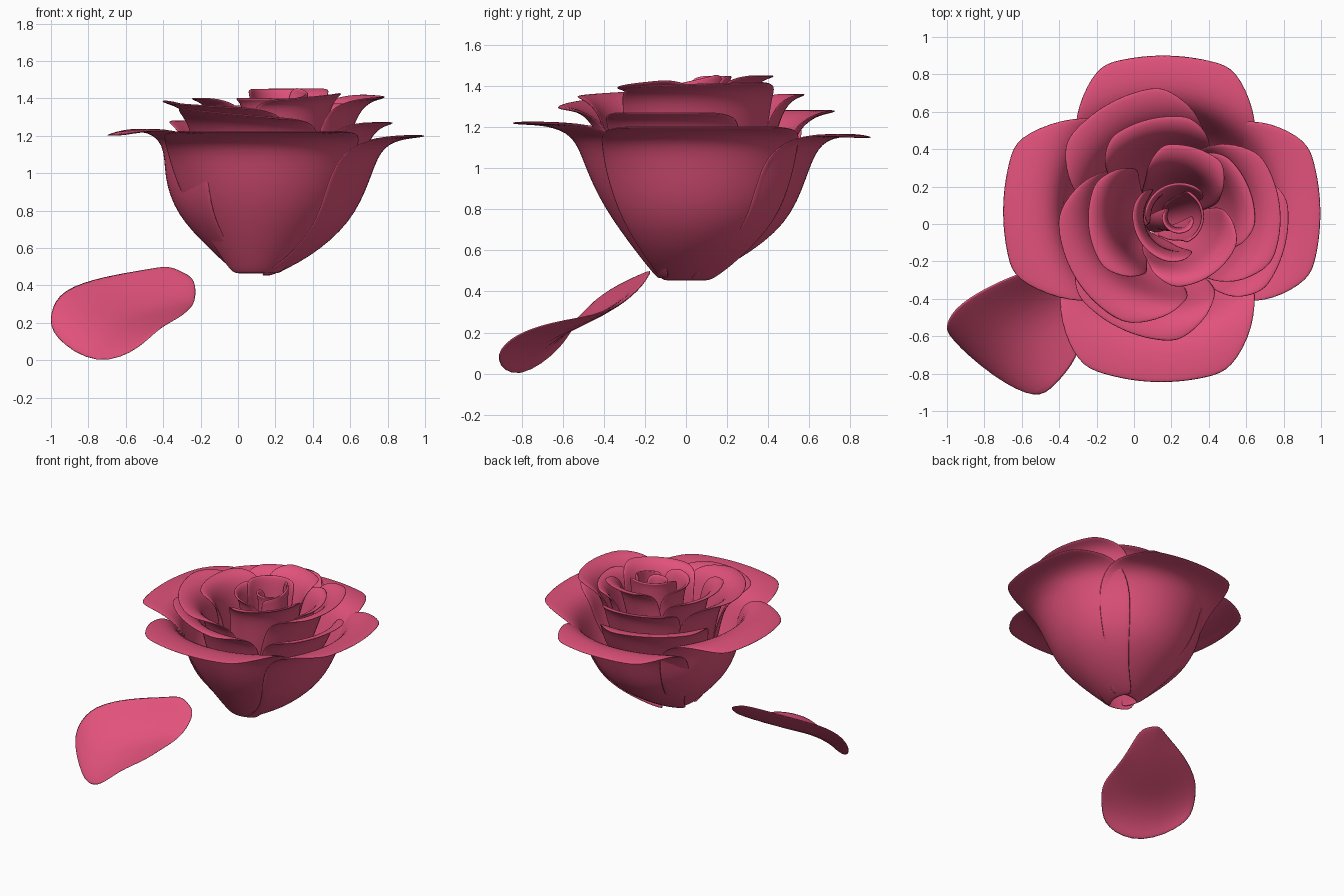
import bpy
from math import sin, cos, radians

if "Cube" in bpy.data.objects:
    bpy.data.objects.remove(bpy.data.objects["Cube"])

pink = bpy.data.materials.new("petal_pink")
pink.diffuse_color = (0.76, 0.085, 0.2, 1)
pink.use_nodes = True
pink.node_tree.nodes["Principled BSDF"].inputs["Base Color"].default_value = pink.diffuse_color


def sheet(name, grid, thick=0.016):
    """Thin smooth sheet from a coarse grid of points."""
    n = len(grid[0])
    verts = [p for row in grid for p in row]
    faces = [(i * n + j, i * n + j + 1, (i + 1) * n + j + 1, (i + 1) * n + j)
             for i in range(len(grid) - 1) for j in range(n - 1)]
    me = bpy.data.meshes.new(name)
    me.from_pydata(verts, [], faces)
    me.materials.append(pink)
    me.polygons.foreach_set("use_smooth", [True] * len(me.polygons))
    ob = bpy.data.objects.new(name, me)
    bpy.context.collection.objects.link(ob)
    so = ob.modifiers.new("thickness", "SOLIDIFY")
    so.thickness, so.offset = thick, 0
    su = ob.modifiers.new("smooth", "SUBSURF")
    su.levels = su.render_levels = 2
    return ob


def petal(name, ang, rows, tilt=0, cols=7):
    """rows: (centre x, centre y, radius, z, half width, wrap radius)."""
    a = radians(ang)
    d, t = (cos(a), sin(a)), (-sin(a), cos(a))
    grid = []
    for k, (cx, cy, r, z, w, wrap) in enumerate(rows):
        line = []
        for j in range(cols):
            s = 2 * j / (cols - 1) - 1
            b = s * w / wrap
            u, v = r - wrap + wrap * cos(b), wrap * sin(b)
            zz = z + tilt * s * k / (len(rows) - 1)
            line.append((cx + d[0] * u + t[0] * v, cy + d[1] * u + t[1] * v, zz))
        grid.append(line)
    sheet(name, grid)


# Four large outer petals: angle, centre, (radius, z) profile, width scale
OUTER = [
    ("outer_petal_front", -92, (0.14, 0.03),
     [(.13, .46), (.26, .60), (.44, .82), (.53, 1.02), (.58, 1.17), (.72, 1.22), (.885, 1.22)], 1.05),
    ("outer_petal_right", 1, (0.14, 0.06),
     [(.06, .45), (.26, .55), (.47, .74), (.57, .97), (.62, 1.13), (.72, 1.19), (.865, 1.20)], 0.95),
    ("outer_petal_back", 89, (0.16, 0.04),
     [(.06, .46), (.24, .56), (.46, .73), (.55, .96), (.60, 1.11), (.70, 1.17), (.87, 1.15)], 0.95),
    ("outer_petal_left", 179, (0.14, 0.07),
     [(.13, .49), (.28, .61), (.47, .78), (.54, .98), (.53, 1.17), (.66, 1.25), (.85, 1.20)], 0.97),
]
WIDTH = [.14, .27, .47, .57, .57, .54, .40]
WRAP = [.16, .28, .47, .56, .68, .95, 1.1]
for name, ang, (cx, cy), prof, k in OUTER:
    rows = [(0.1 + (cx - 0.1) * min(1, i / 2), cy * min(1, i / 2), r, z, w * k, q)
            for i, ((r, z), w, q) in enumerate(zip(prof, WIDTH, WRAP))]
    petal(name, ang, rows)

# Inner petals: angle, neck radius, lip radius, rim z, half width, tilt
INNER = [
    ("second_petal_front", -115, .45, .66, 1.32, .44, -.03),
    ("second_petal_back", 120, .48, .71, 1.28, .43, 0),
    ("second_petal_right_low", -14, .46, .62, 1.27, .36, 0),
    ("second_petal_right_high", 6, .40, .58, 1.41, .44, .01),
    ("third_petal_left", 212, .43, .62, 1.37, .52, -.02),
    ("third_petal_back", 104, .41, .55, 1.36, .31, 0),
    ("third_petal_right", 22, .33, .44, 1.37, .30, 0),
    ("fourth_petal_left", 185, .33, .46, 1.40, .34, 0),
    ("fourth_petal_front", -55, .26, .37, 1.41, .31, .02),
    ("fourth_petal_back", 73, .25, .40, 1.45, .24, 0),
    ("bud_petal_left", 212, .20, .25, 1.40, .28, 0),
    ("bud_petal_back", 115, .16, .18, 1.45, .22, 0),
    ("bud_petal_right", 0, .13, .13, 1.43, .18, .03),
    ("bud_core", 250, .07, .09, 1.40, .14, 0),
]
for name, ang, n, lip, z, w, tilt in INNER:
    cx, cy = (0.24, 0.04) if n < .22 else (0.21, 0.03)
    rows = [(.10, .00, .04, .54, .07, .10),
            (.13, .01, n * .42, .64, w * .5, max(.09, n * .6)),
            (.17, .02, n * .78, .86, w * .85, max(.08, n * .85)),
            (cx, cy, n * .97, z - .22, w, n),
            (cx, cy, n + .2 * (lip - n), z - .08, w * 1.02, n * 1.05),
            (cx, cy, n + .6 * (lip - n), z - .015, w, n * 1.2),
            (cx, cy, lip, z, w * .75, lip * 1.05)]
    petal(name, ang, rows, tilt)

# Fallen petal: rows run from its stalk end to the far curled lip
sheet("fallen_petal", [
    [(-.37, -.16, .51), (-.30, -.18, .48), (-.22, -.20, .44)],
    [(-.50, -.22, .49), (-.37, -.31, .34), (-.22, -.35, .30)],
    [(-.72, -.29, .46), (-.52, -.47, .21), (-.26, -.56, .27)],
    [(-.96, -.42, .39), (-.68, -.64, .13), (-.28, -.72, .24)],
    [(-1.02, -.53, .26), (-.75, -.76, .02), (-.41, -.87, .18)],
    [(-1.01, -.59, .13), (-.75, -.83, -.05), (-.51, -.95, .07)],
])
